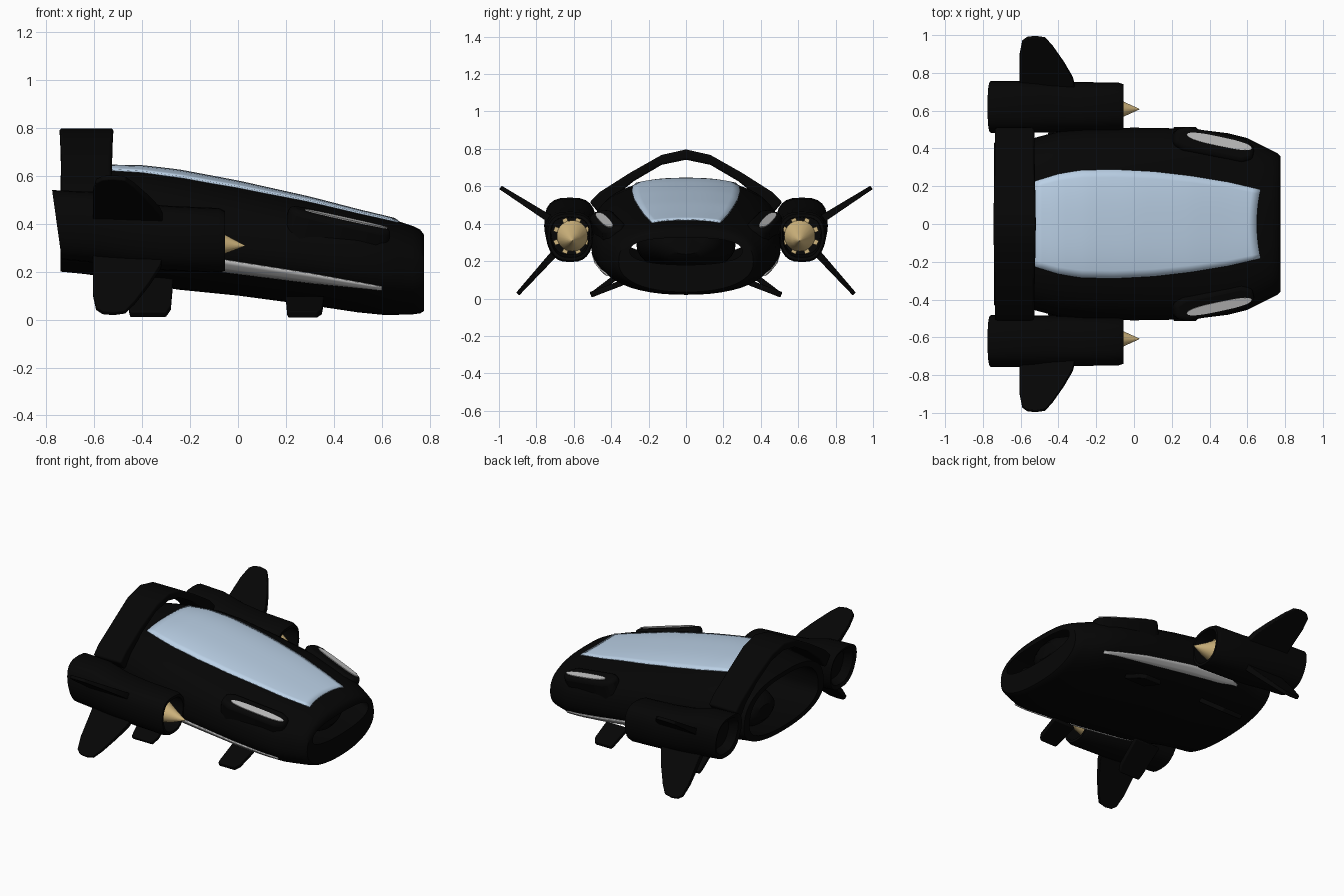
import bpy, bmesh, math
from mathutils import Vector

if "Cube" in bpy.data.objects:
    bpy.data.objects.remove(bpy.data.objects["Cube"])


def material(name, r, g, b):
    m = bpy.data.materials.new(name)
    m.diffuse_color = (r, g, b, 1)
    m.use_nodes = True
    m.node_tree.nodes["Principled BSDF"].inputs["Base Color"].default_value = m.diffuse_color
    return m


BLACK = material("black paint", .0017, .0017, .0017)
GLASS = material("pale blue glass", .50, .64, .80)
LIGHT = material("light grey", .52, .52, .52)
GOLD = material("gold", .64, .47, .21)


def make(name, verts, faces, mat, mirror=False, bevel=0, thick=0, angle=35):
    bm = bmesh.new()
    vs = [bm.verts.new(v) for v in verts]
    for f in faces:
        bm.faces.new([vs[i] for i in f])
    bmesh.ops.recalc_face_normals(bm, faces=bm.faces)
    me = bpy.data.meshes.new(name)
    bm.to_mesh(me)
    bm.free()
    me.materials.append(mat)
    ob = bpy.data.objects.new(name, me)
    bpy.context.collection.objects.link(ob)
    bpy.context.view_layer.objects.active = ob
    ob.select_set(True)
    bpy.ops.object.shade_smooth_by_angle(angle=math.radians(angle))
    ob.select_set(False)
    if thick:
        m = ob.modifiers.new("thickness", 'SOLIDIFY')
        m.thickness, m.offset = thick, 0
    if bevel:
        m = ob.modifiers.new("bevel", 'BEVEL')
        m.width, m.segments = bevel, 3
    if mirror:
        m = ob.modifiers.new("mirror", 'MIRROR')
        m.use_axis = (False, True, False)
    return ob


def loft(name, rings, mat, closed=False, **kw):
    n, k = len(rings[0]), len(rings)
    verts = [p for r in rings for p in r]
    faces = [(i * n + j, i * n + (j + 1) % n,
              (i + 1) % k * n + (j + 1) % n, (i + 1) % k * n + j)
             for i in range(k if closed else k - 1) for j in range(n)]
    if not closed:
        faces += [tuple(range(n)), tuple(range((k - 1) * n, k * n))]
    return make(name, verts, faces, mat, **kw)


def patch(name, fn, nu, nv, mat, **kw):
    verts = [fn(i / nu, j / nv) for i in range(nu + 1) for j in range(nv + 1)]
    w = nv + 1
    faces = [(i * w + j, i * w + j + 1, (i + 1) * w + j + 1, (i + 1) * w + j)
             for i in range(nu) for j in range(nv)]
    return make(name, verts, faces, mat, thick=.008, **kw)


def prism(name, outline, place, mat, **kw):
    # flat outline extruded between place(a, b, -1) and place(a, b, 1)
    n = len(outline)
    verts = [place(a, b, s) for s in (-1, 1) for a, b in outline]
    faces = [tuple(range(n)), tuple(range(n, 2 * n))]
    faces += [(i, (i + 1) % n, n + (i + 1) % n, n + i) for i in range(n)]
    return make(name, verts, faces, mat, **kw)


def lerp(table, x):
    for a, b in zip(table, table[1:]):
        if x <= b[0]:
            t = max(0, (x - a[0]) / (b[0] - a[0]))
            return [p + (q - p) * t for p, q in zip(a, b)]
    return list(table[-1])


def oval(x, y0, w, zb, zm, zt, n_up, n_low, seg):
    ring = []
    for i in range(seg):
        a = 2 * math.pi * i / seg
        c, s = math.cos(a), math.sin(a)
        h, n = (zt - zm, n_up) if s > 0 else (zm - zb, n_low)
        ring.append((x, y0 + math.copysign(abs(c) ** (2 / n), c) * w,
                     zm + math.copysign(abs(s) ** (2 / n), s) * h))
    return ring


# Hull: hollow shell, stations of x, half width, bottom, widest height, top
UP, LOW = 2.6, 2.25
HULL = [(-.74, .43, .2, .36, .60), (-.64, .44, .19, .355, .62), (-.53, .455, .175, .35, .636),
        (-.4, .49, .15, .34, .634), (-.25, .505, .125, .33, .617), (0, .51, .10, .30, .57),
        (.3, .505, .06, .27, .503), (.5, .48, .03, .24, .451), (.6, .455, .02, .22, .427),
        (.67, .42, .02, .21, .410), (.73, .39, .022, .2, .39), (.76, .375, .026, .197, .375),
        (.775, .36, .035, .195, .355)]
outer = [oval(x, 0, w, zb, zm, zt, UP, LOW, 48) for x, w, zb, zm, zt in HULL]
inner = [oval(x, 0, w - .06, max(.18, zb + .03), max(.25, zm), zt - .03, UP, LOW, 48)
         for x, w, zb, zm, zt in reversed(HULL)]
loft("hull", outer + inner, BLACK, closed=True, angle=40)

# Blunt central cabin body inside the hollow hull
cabin = []
for i in range(15):
    a = math.radians(-84 + 12 * i)
    k = math.cos(a) ** .5
    cabin.append(oval(.06 + .66 * math.sin(a), 0, .265 * k, .285 - .15 * k, .285,
                      .285 + .15 * k, 2, 2, 32))
loft("cabin_core", cabin, BLACK)


def hull_z(x, y):
    _, w, zb, zm, zt = lerp(HULL, x)
    return zm + (zt - zm) * max(0, 1 - (abs(y) / w) ** UP) ** (1 / UP)


def hull_y(x, z):
    _, w, zb, zm, zt = lerp(HULL, x)
    h, n = (zt - zm, UP) if z > zm else (zm - zb, LOW)
    return w * max(0, 1 - (abs(z - zm) / h) ** n) ** (1 / n)


# Canopy glass follows the top of the hull
EDGE = [(-.53, .225), (-.4, .265), (-.28, .285), (-.1, .288), (.1, .278), (.3, .255),
        (.5, .222), (.67, .182)]


def canopy(u, v):
    k = 2 * v - 1
    x = -.53 + u * (1.18 + .02 * k * k)
    y = k * lerp(EDGE, x)[1]
    return x, y, hull_z(x, y) + .006


patch("canopy", canopy, 28, 14, GLASS)


# Long light strip along each lower flank
def strip(u, v):
    x = -.45 + 1.05 * u
    mid = lerp([(-.45, .27), (-.07, .226), (.6, .13)], x)[1]
    half = lerp([(-.45, .006), (-.3, .022), (-.07, .025), (.3, .019), (.6, .007)], x)[1]
    z = mid + (2 * v - 1) * half
    return x, hull_y(x, z) + .006, z


patch("side_light_strip", strip, 24, 3, LIGHT, mirror=True)

# Headlight housings and slim headlights on the front shoulders
axis = Vector((.34, -.072, -.075)).normalized()
up = Vector((0, .22, .95))
side = up.cross(axis).normalized()
up = axis.cross(side).normalized()
C = Vector((.42, .415, .348))


def at(a, b, c):
    return tuple(C + axis * a + side * b + up * c)


house = [(-.23, -.05), (-.17, -.075), (.15, -.075), (.21, -.045),
         (.21, .03), (.15, .058), (-.17, .058), (-.23, .03)]
prism("headlight_housing", house, lambda a, b, s: at(a, b, .078 * s), BLACK,
      mirror=True, bevel=.025)
slot = [(math.copysign(abs(math.cos(t)) ** .6, math.cos(t)) * .18, math.sin(t) * .025)
        for t in [math.pi * i / 12 for i in range(24)]]
prism("headlight", slot, lambda a, b, s: at(a + .01, b + .01, .079 + .004 * s), LIGHT, mirror=True)

# Rear arch joining both engine pods
top = [(.515, .515), (.46, .57), (.3, .672), (.13, .768), (0, .797)]
low = [(0, .742), (.13, .715), (.28, .627), (.40, .53), (.46, .45)]
band = top + [(-y, z) for y, z in reversed(top[:-1])]
band += [(-y, z) for y, z in reversed(low[1:])] + low
prism("rear_arch", band, lambda y, z, s: (-.632 + s * (.104 + .01 * max(0, z - .7) / .1), y, z),
      BLACK, bevel=.012)

# Engine pods: hollow at the front, slanted recess at the back, narrower below
POD = [(-.70, .09, .39, .09), (-.755, .115, .395, .12), (-.765, .138, .395, .145),
       (-.6, .138, .385, .148), (-.45, .135, .355, .138), (-.3, .132, .34, .135),
       (-.08, .128, .33, .135), (-.055, .12, .328, .125), (-.055, .105, .328, .108),
       (-.2, .1, .335, .1)]
pods = []
for x, w, cz, h in POD:
    ring = oval(x, .62, w, cz - h, cz, cz + h, 2.8, 2.8, 24)
    ring = [(px, .617 + (py - .617) * (1 - .15 * max(0, cz - pz) / h), pz) for px, py, pz in ring]
    if x < -.69:
        ring = [(px + .01 - .14 * (pz - cz), py, pz) for px, py, pz in ring]
    pods.append(ring)
loft("engine_pod", pods, BLACK, mirror=True)

# Gold spinner cone and short fan blades inside each pod
cone = [oval(x, .608, r, z - r, z, z + r, 2, 2, 20)
        for x, r, z in [(-.19, .06, .335), (-.155, .083, .335), (-.06, .042, .315), (.03, .001, .308)]]
loft("spinner", cone, GOLD, mirror=True)
for i in range(8):
    a = 2 * math.pi * (i + .5) / 8
    r, t = Vector((0, math.cos(a), math.sin(a))), Vector((0, -math.sin(a), math.cos(a)))
    mid = Vector((-.17, .612, .335))
    prism("fan_blade", [(.06, -.012), (.1, -.014), (.1, .014), (.06, .012)],
          lambda p, q, s: tuple(mid + r * p + t * q + Vector((.015 * s, 0, 0))), GOLD, mirror=True)

# Swept fins, one up and one down on each pod
FIN = [(-.605, 0), (-.605, .7), (-.592, .92), (-.565, .985), (-.52, 1), (-.47, .975),
       (-.43, .83), (-.37, .55), (-.325, .3), (-.31, .12), (-.31, 0)]
for name, root, tip in [("upper_fin", (.68, .395), (.992, .594)),
                        ("lower_fin", (.65, .30), (.9, .024))]:
    p, q = Vector((0, *root)), Vector((0, *tip))
    nrm = (q - p).cross(Vector((1, 0, 0))).normalized()
    prism(name, FIN, lambda x, f, s: tuple(p.lerp(q, f) + nrm * s * (.022 - .011 * f)
                                           + Vector((x, 0, 0))), BLACK, mirror=True, bevel=.004)

# Landing skids, splayed outward under the hull
for name, x0, x1, inn, out in [("front_skid", .21, .35, (.34, .085), (.51, .02)),
                               ("rear_skid", -.45, -.28, (.31, .165), (.50, .02))]:
    p, q = Vector((0, *inn)), Vector((0, *out))
    nrm = (q - p).cross(Vector((1, 0, 0))).normalized()
    shape = [(x0, 1), (x1 - .02, 1), (x1, .8), (x1 + .01, 0), (x0 - .01, 0), (x0 - .005, .85)]
    prism(name, shape, lambda x, f, s: tuple(p.lerp(q, f) + nrm * s * .015 + Vector((x, 0, 0))),
          BLACK, mirror=True, bevel=.006)
